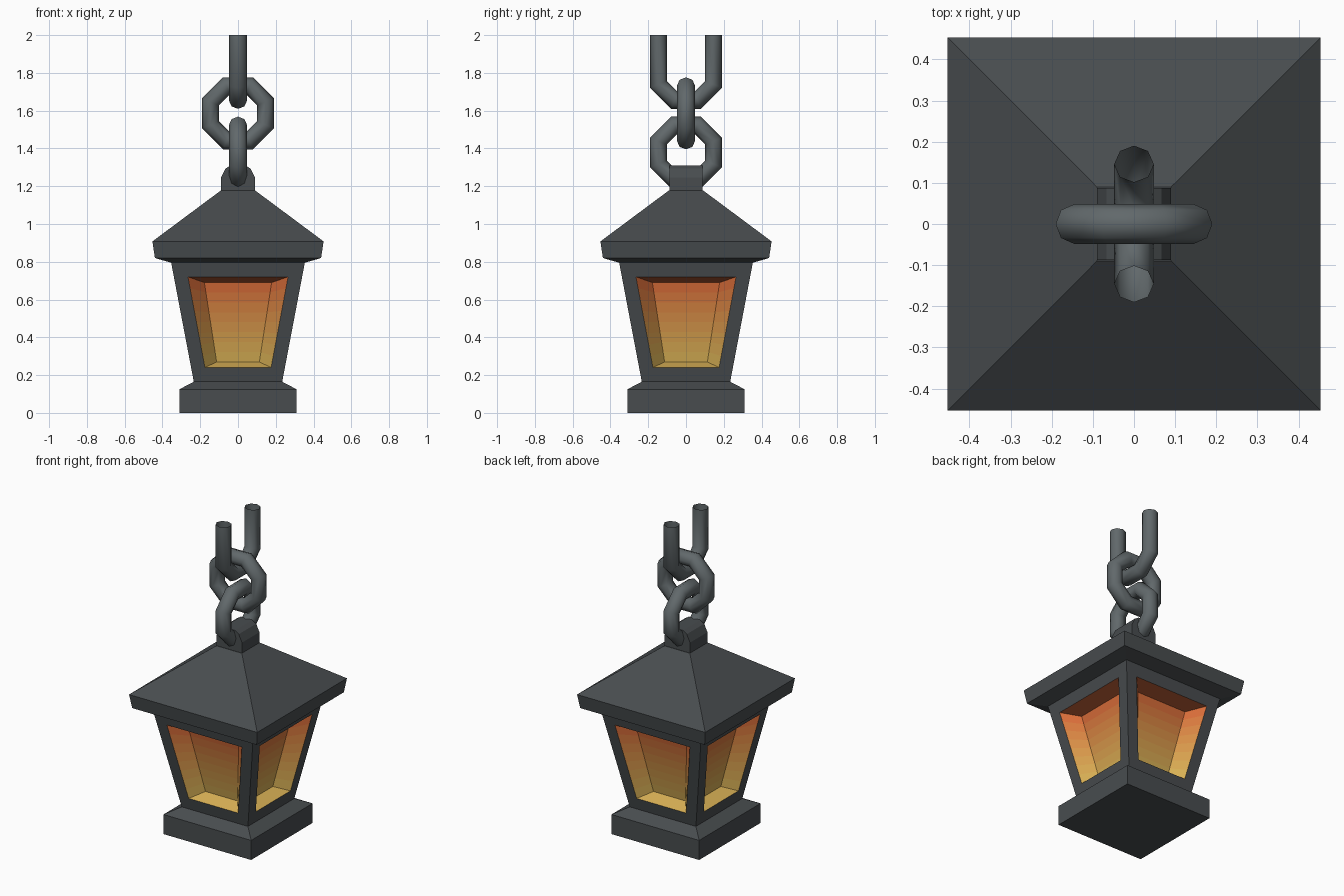
import bpy, bmesh, math
from mathutils import Matrix, Vector

if "Cube" in bpy.data.objects:
    bpy.data.objects.remove(bpy.data.objects["Cube"])


def material(name, rgb):
    m = bpy.data.materials.new(name)
    m.diffuse_color = (*rgb, 1)
    m.use_nodes = True
    m.node_tree.nodes["Principled BSDF"].inputs["Base Color"].default_value = m.diffuse_color
    return m


def finish(bm, name, mats):
    bmesh.ops.remove_doubles(bm, verts=bm.verts[:], dist=0.0005)
    bmesh.ops.recalc_face_normals(bm, faces=bm.faces[:])
    me = bpy.data.meshes.new(name)
    bm.to_mesh(me)
    bm.free()
    for m in mats:
        me.materials.append(m)
    ob = bpy.data.objects.new(name, me)
    bpy.context.collection.objects.link(ob)
    return ob


iron = material("dark_iron", (0.065, 0.073, 0.078))
steel = material("chain_steel", (0.12, 0.14, 0.147))


def wall(z):
    """Half width of the tapered lantern body at height z."""
    return 0.234 + (z - 0.165) * 0.19


def quad(bm, pts, k, mat=0):
    rot = Matrix.Rotation(k * math.pi / 2, 3, 'Z')
    f = bm.faces.new([bm.verts.new(rot @ Vector(p)) for p in pts])
    f.material_index = mat


def lerp(a, b, t):
    return tuple(p + (q - p) * t for p, q in zip(a, b))


# Window corners: opening in the wall and recessed pane, (half width, z)
DEPTH = 0.087
open_lo, open_hi = (0.175, 0.24), (0.265, 0.72)
pane_lo, pane_hi = (0.113, 0.27), (0.178, 0.69)


def pt(sx, wz, depth=0):
    return (sx * wz[0], -wall(wz[1]) + depth, wz[1])


# Base, body frame, roof: square loops (half width, z)
profile = [(0.31, 0), (0.31, 0.125), (wall(0.165), 0.165), (wall(0.795), 0.795),
           (0.44, 0.82), (0.453, 0.908), (0.09, 1.178)]
bm = bmesh.new()
for k in range(4):
    for i, ((a, z0), (b, z1)) in enumerate(zip(profile, profile[1:])):
        outer = [(-a, -a, z0), (a, -a, z0), (b, -b, z1), (-b, -b, z1)]
        if i != 2:
            quad(bm, outer, k)
            continue
        hole = [pt(-1, open_lo), pt(1, open_lo), pt(1, open_hi), pt(-1, open_hi)]
        for j in range(4):
            n = (j + 1) % 4
            quad(bm, [outer[j], outer[n], hole[n], hole[j]], k)
for w, z in (profile[0], profile[-1]):
    quad(bm, [(-w, -w, z), (w, -w, z), (w, w, z), (-w, w, z)], 0)
finish(bm, "lantern_frame", [iron])

# Glowing recessed panes, banded from yellow to orange
BANDS = 8
low, high = (0.68, 0.43, 0.09), (0.68, 0.15, 0.04)
glow = [material(f"glow_{i}", lerp(low, high, i / (BANDS - 1))) for i in range(BANDS)]
glow.append(material("glow_top", (0.4, 0.09, 0.03)))
bm = bmesh.new()
for k in range(4):
    for i in range(BANDS):
        o0, o1 = (lerp(open_lo, open_hi, t / BANDS) for t in (i, i + 1))
        p0, p1 = (lerp(pane_lo, pane_hi, t / BANDS) for t in (i, i + 1))
        quad(bm, [pt(-1, p0, DEPTH), pt(1, p0, DEPTH), pt(1, p1, DEPTH), pt(-1, p1, DEPTH)], k, i)
        for s in (-1, 1):
            quad(bm, [pt(s, o0), pt(s, p0, DEPTH), pt(s, p1, DEPTH), pt(s, o1)], k, i)
    for o, p, m in ((open_lo, pane_lo, 0), (open_hi, pane_hi, BANDS)):
        quad(bm, [pt(-1, o), pt(1, o), pt(1, p, DEPTH), pt(-1, p, DEPTH)], k, m)
panes = finish(bm, "window_panes", glow)
# Face the panes outward: front pane must look toward -y
if min(panes.data.polygons, key=lambda f: (f.center - Vector((0, -0.2, 0.3))).length).normal.y > 0:
    panes.data.flip_normals()

# Hanger block on the roof peak
bm = bmesh.new()
half = [(0.09, 1.17), (0.09, 1.245), (0.067, 1.293), (0.04, 1.31)]
outline = half + [(-x, z) for x, z in reversed(half)]
face = bm.faces.new([bm.verts.new((x, -0.088, z)) for x, z in outline])
ext = bmesh.ops.extrude_face_region(bm, geom=[face], use_keep_orig=True)
bmesh.ops.translate(bm, vec=(0, 0.176, 0),
                    verts=[v for v in ext["geom"] if isinstance(v, bmesh.types.BMVert)])
finish(bm, "hanger_block", [iron])


def chain_link(name, zc, along_x, z_end=None):
    """Octagonal ring of eight-sided tube; z_end gives a cut-off U shape."""
    bm = bmesh.new()
    count = 6 if z_end else 8
    rings = []
    for i in range(count):
        a = math.radians(157.5 + 45 * i)
        ring = []
        for j in range(8):
            b = j * math.pi / 4
            r = 0.158 + 0.048 * math.cos(b)
            h, d, z = r * math.cos(a), 0.048 * math.sin(b), zc + r * math.sin(a)
            if z_end and i in (0, count - 1):
                z = z_end
            ring.append(bm.verts.new((h, d, z) if along_x else (d, h, z)))
        rings.append(ring)
    for i in range(count - 1 if z_end else count):
        r0, r1 = rings[i], rings[(i + 1) % count]
        for j in range(8):
            n = (j + 1) % 8
            bm.faces.new([r0[j], r0[n], r1[n], r1[j]])
    ob = finish(bm, name, [steel])
    bpy.ops.object.select_all(action='DESELECT')
    ob.select_set(True)
    bpy.context.view_layer.objects.active = ob
    bpy.ops.object.shade_smooth_by_angle(angle=math.radians(50))


# Chain
chain_link("chain_link_lower", 1.378, False)
chain_link("chain_link_middle", 1.586, True)
chain_link("chain_link_upper", 1.8, False, 2.0)
